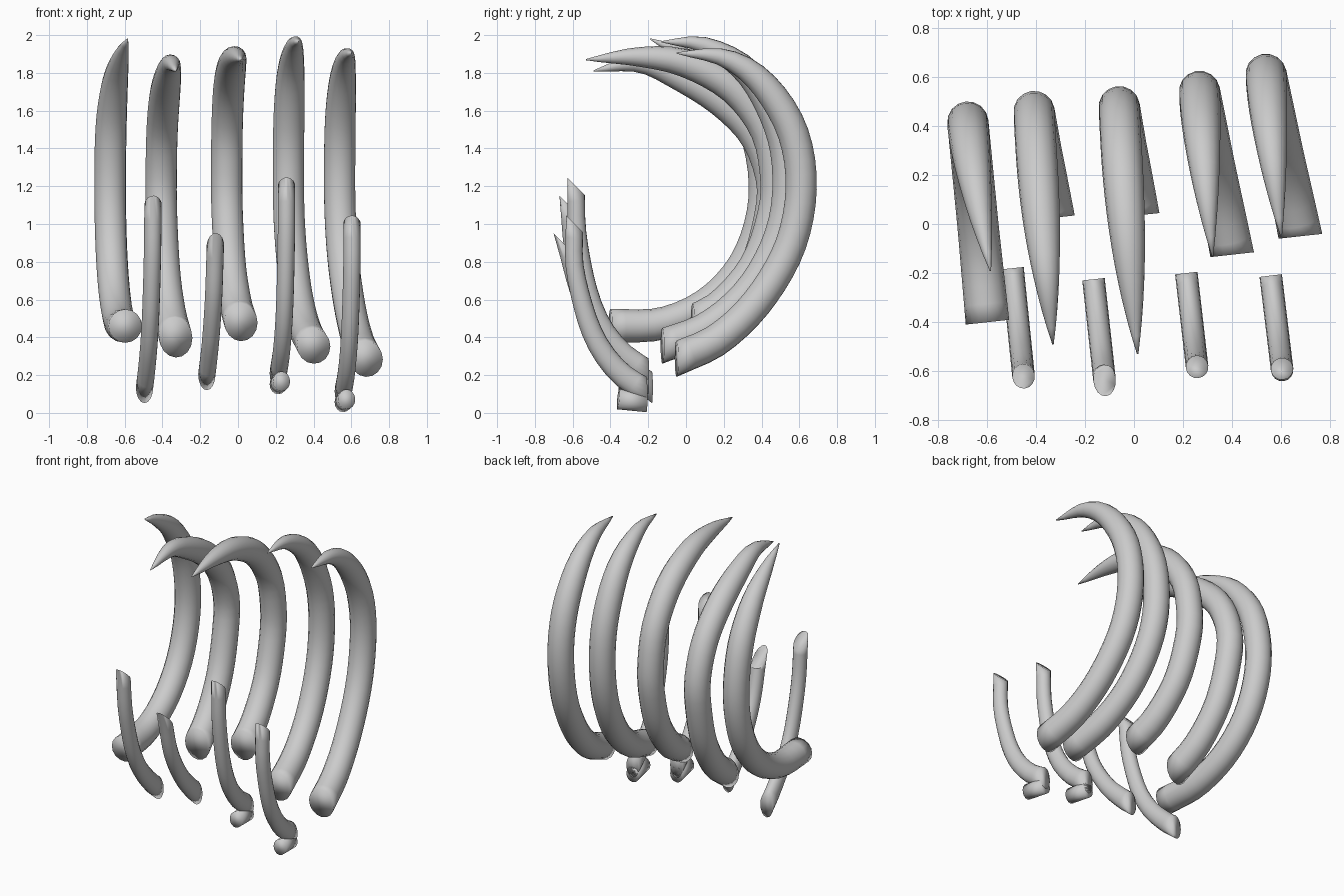
import bpy, bmesh, math
from mathutils import Vector

cube = bpy.data.objects.get("Cube")
if cube:
    bpy.data.objects.remove(cube, do_unlink=True)

# One plain grey
grey = bpy.data.materials.new("bone grey")
grey.use_nodes = True
grey.diffuse_color = (0.6, 0.6, 0.6, 1)
grey.node_tree.nodes["Principled BSDF"].inputs["Base Color"].default_value = (0.6, 0.6, 0.6, 1)


def spline(points, count):
    """Smooth path through the points, resampled at even spacing."""
    p = [points[0] * 2 - points[1]] + points + [points[-1] * 2 - points[-2]]
    fine = []
    for i in range(1, len(p) - 2):
        a, b, c, d = p[i - 1:i + 3]
        for j in range(30):
            t = j / 30
            fine.append((b * 2 + (c - a) * t + (a * 2 - b * 5 + c * 4 - d) * t ** 2
                         + (b * 3 - a - c * 3 + d) * t ** 3) / 2)
    fine.append(points[-1])
    run = [0]
    for a, b in zip(fine, fine[1:]):
        run.append(run[-1] + (b - a).length)
    path, k = [], 0
    for i in range(count):
        goal = run[-1] * i / (count - 1)
        while k < len(run) - 2 and run[k + 1] < goal:
            k += 1
        path.append(fine[k].lerp(fine[k + 1], (goal - run[k]) / (run[k + 1] - run[k])))
    return path


def sweep(name, path, width, depth, side, start_cut, end_cut=None, sides=16):
    """Oval tube along a path; its ends are trimmed by the given cut planes."""
    bm = bmesh.new()
    rings, last = [], len(path) - 1
    for i, c in enumerate(path):
        tangent = (path[min(i + 1, last)] - path[max(i - 1, 0)]).normalized()
        up = side.cross(tangent).normalized()
        across = tangent.cross(up)
        cut = start_cut if i == 0 else end_cut if i == last else None
        ring = []
        for s in range(sides):
            a = math.tau * s / sides
            off = across * math.cos(a) * width(i / last) + up * math.sin(a) * depth(i / last)
            if cut:
                off -= tangent * (off.dot(cut) / tangent.dot(cut))
            ring.append(bm.verts.new(c + off))
        rings.append(ring)
    for r, q in zip(rings, rings[1:]):
        for s in range(sides):
            n = (s + 1) % sides
            bm.faces.new((r[s], r[n], q[n], q[s]))
    bm.faces.new(rings[0][::-1])
    bm.faces.new(rings[-1])
    bmesh.ops.recalc_face_normals(bm, faces=bm.faces)
    mesh = bpy.data.meshes.new(name)
    bm.to_mesh(mesh)
    bm.free()
    mesh.materials.append(grey)
    obj = bpy.data.objects.new(name, mesh)
    bpy.context.collection.objects.link(obj)
    bpy.ops.object.select_all(action='DESELECT')
    obj.select_set(True)
    bpy.context.view_layer.objects.active = obj
    bpy.ops.object.shade_smooth_by_angle(angle=math.radians(130))


def large_radius(f):
    u = min(1, (1 - f) / 0.4)
    return 0.003 + 0.081 * (1 - (1 - u) ** 2.5) + 0.005 * max(0, 1 - f * 6)


def small_width(f):
    return 0.046


def small_depth(f):
    return 0.046 + 0.02 * (1 - f) ** 1.5


# Large curved ribs: x at base, back and tip, then the (y, z) path from base to tip
large = [
    (-.597, -.677, -.585, [(-.4, .46), (-.12, .475), (.14, .6), (.33, .83), (.415, 1.15),
                           (.365, 1.49), (.205, 1.74), (0, 1.89), (-.19, 1.98)]),
    (-.33, -.407, -.33, [(.025, .4), (.2, .53), (.36, .76), (.445, 1.05), (.45, 1.25),
                         (.36, 1.475), (.18, 1.655), (-.05, 1.785), (-.25, 1.85), (-.49, 1.81)]),
    (.015, -.06, .015, [(.035, .48), (.2, .58), (.37, .79), (.46, 1.05), (.475, 1.25),
                        (.42, 1.5), (.25, 1.72), (0, 1.85), (-.25, 1.885), (-.53, 1.87)]),
    (.4, .267, .32, [(-.125, .355), (.12, .455), (.34, .65), (.49, .92), (.54, 1.2),
                     (.5, 1.5), (.34, 1.79), (.1, 1.945), (-.13, 1.965)]),
    (.678, .538, .6, [(-.05, .287), (.17, .39), (.38, .59), (.55, .88), (.61, 1.2),
                      (.56, 1.5), (.4, 1.75), (.2, 1.88), (-.05, 1.905)]),
]
for n, (x_base, x_back, x_tip, yz) in enumerate(large, 1):
    path = spline([Vector((0, y, z)) for y, z in yz], 32)
    back = max(range(len(path)), key=lambda i: path[i].y)
    y_back = path[back].y
    for i, p in enumerate(path):
        end, x_end, bend = (yz[0], x_base, 1) if i < back else (yz[-1], x_tip, 1.25)
        f = (y_back - p.y) / (y_back - end[0])
        p.x = x_back + (x_end - x_back) * max(0, f) ** bend
    lean = (x_base - x_back) / (y_back - yz[0][0])
    sweep(f"large_rib_{n}", path, large_radius, large_radius,
          Vector((1, lean, 0)).normalized(), Vector((-0.11, 1, 0)).normalized())

# Small front ribs: x at base and top, whether a peg is fitted, then the (y, z) path
small = [
    (-.495, -.45, False, [(-.18, .135), (-.26, .2), (-.385, .33), (-.475, .47),
                          (-.535, .62), (-.595, .85), (-.62, 1.1)]),
    (-.165, -.12, False, [(-.225, .205), (-.3, .27), (-.43, .41), (-.555, .62), (-.635, .885)]),
    (.213, .257, True, [(-.2, .21), (-.34, .315), (-.45, .46), (-.525, .66),
                        (-.575, .95), (-.582, 1.2)]),
    (.557, .603, True, [(-.21, .115), (-.325, .19), (-.415, .285), (-.485, .4),
                        (-.54, .55), (-.59, .78), (-.59, 1)]),
]
for n, (x_base, x_top, peg, yz) in enumerate(small, 1):
    (y0, z0), (y1, z1) = yz[0], yz[-1]
    lean = (x_top - x_base) / (y0 - y1)
    points = [Vector((x_base + lean * (y0 - y), y, z)) for y, z in yz]
    side = Vector((1, lean, 0)).normalized()
    flat = Vector((-lean, 1, 0)).normalized()
    sweep(f"small_rib_{n}", spline(points, 15), small_width, small_depth, side, flat,
          Vector((0, 1, 1)).normalized())
    # Short peg under the base
    if peg:
        a = Vector((x_base, y0, z0 - 0.058))
        sweep(f"small_rib_peg_{n}", [a, a - flat * 0.15 + Vector((0, 0, 0.015))],
              small_width, lambda f: 0.053, side, flat)
